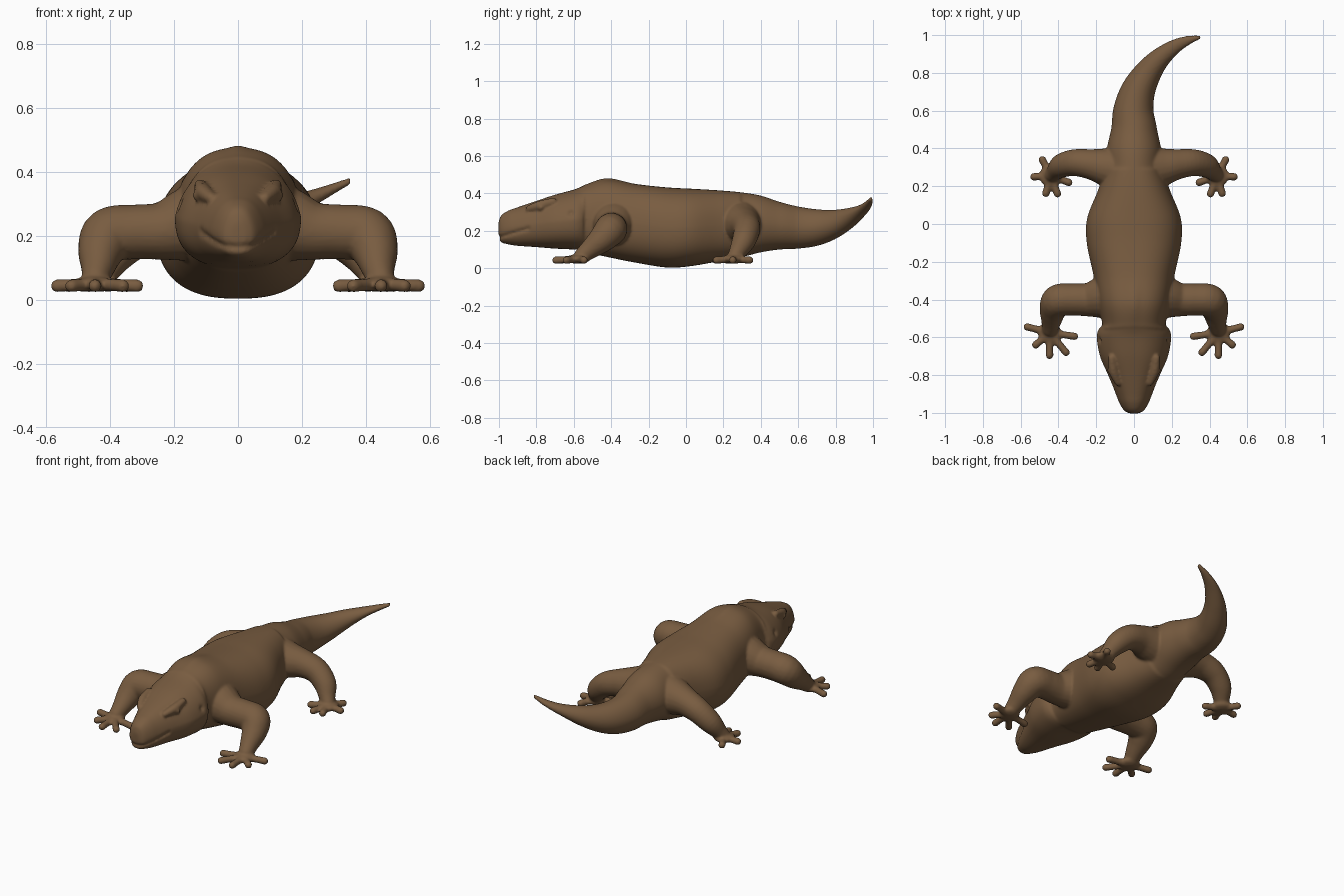
import bpy, bmesh, math
from mathutils import Vector, Matrix

old = bpy.data.objects.get("Cube")
if old:
    bpy.data.objects.remove(old, do_unlink=True)

brown = bpy.data.materials.new("brown skin")
brown.use_nodes = True
colour = (0.19, 0.108, 0.052, 1)
brown.diffuse_color = colour
brown.node_tree.nodes["Principled BSDF"].inputs["Base Color"].default_value = colour


def spline(points, steps):
    """Smooth curve through rows of numbers of any length."""
    rows = [Vector(p) for p in points]
    rows = [rows[0]] + rows + [rows[-1]]
    result = []
    for a, b, c, d in zip(rows, rows[1:], rows[2:], rows[3:]):
        for i in range(steps):
            t = i / steps
            result.append(b + (c - a) * (t / 2) + (a * 2 - b * 5 + c * 4 - d) * (t * t / 2)
                          + (b * 3 - a - c * 3 + d) * (t ** 3 / 2))
    result.append(rows[-1])
    return result


def power(value, exponent):
    return math.copysign(abs(value) ** exponent, value)


def ball(bm, centre, radius, scale=(1, 1, 1)):
    matrix = Matrix.Translation(centre) @ Matrix.Diagonal((*scale, 1))
    bmesh.ops.create_icosphere(bm, subdivisions=3, radius=radius, matrix=matrix)


def limb(bm, points, steps):
    for x, y, z, radius in spline(points, steps):
        ball(bm, (x, y, z), radius)


def loft(bm, rows, steps, segments):
    """Rounded-square rings along a flat curved spine."""
    sections = spline(rows, steps)
    rings = []
    for i, (x, y, width, low, high) in enumerate(sections):
        before, after = sections[max(i - 1, 0)], sections[min(i + 1, len(sections) - 1)]
        along = Vector((after[0] - before[0], after[1] - before[1])).normalized()
        squareness = 2.5 if y < 0.3 else 2.1
        crown = 0.2 if y < -0.55 else 0.08
        ring = []
        for k in range(segments):
            angle = math.tau * k / segments
            across = power(math.cos(angle), 2 / squareness)
            up = power(math.sin(angle), 2 / squareness)
            across *= width * (1 - crown * max(up, 0))
            ring.append(bm.verts.new((x + along.y * across, y - along.x * across,
                                      (low + high) / 2 + up * (high - low) / 2)))
        rings.append(ring)
    for a, b in zip(rings, rings[1:]):
        for k in range(segments):
            n = (k + 1) % segments
            bm.faces.new((a[k], a[n], b[n], b[k]))
    bm.faces.new(rings[0][::-1])
    bm.faces.new(rings[-1])
    bmesh.ops.recalc_face_normals(bm, faces=bm.faces)
    bm.normal_update()


bm = bmesh.new()

# Head, trunk and tail: x, y, half width, underside, top
spine = [
    (0, -1.003, .02, .17, .24), (0, -.99, .05, .14, .28), (0, -.95, .076, .128, .308),
    (0, -.9, .097, .12, .326), (0, -.8, .137, .113, .36), (0, -.7, .18, .105, .393),
    (0, -.6, .197, .1, .42), (0, -.555, .186, .095, .437), (0, -.53, .168, .085, .448),
    (0, -.42, .19, .06, .474), (0, -.27, .215, .03, .45), (0, -.1, .25, .004, .432),
    (0, .03, .248, .012, .425), (0, .18, .19, .038, .416), (0, .3, .15, .06, .405),
    (0, .4, .143, .085, .388), (0, .5, .122, .1, .355), (-.003, .6, .107, .105, .33),
    (.02, .7, .092, .12, .315), (.067, .79, .075, .155, .312), (.13, .87, .057, .21, .322),
    (.21, .935, .04, .275, .338), (.285, .972, .025, .322, .36), (.352, .99, .01, .36, .383),
]
loft(bm, spine, 10, 96)

# Mouth groove, ear pits and low spine ridge
for v in bm.verts:
    x, y, z = v.co
    if y < -0.84:
        lip = 0.165 + 0.3 * (y + 1)
        v.co -= v.normal * 0.013 * math.exp(-((z - lip) / 0.008) ** 2)
    ear = math.hypot(y + 0.615, z - 0.295)
    v.co -= v.normal * 0.018 * math.exp(-(ear / 0.012) ** 2)
    if z > 0.3:
        v.co.z += 0.008 * math.exp(-(x / 0.025) ** 2 - ((y + 0.42) / 0.1) ** 2)

# Limb paths (x, y, z, radius), then palm centre and toe tips
legs = [
    ([(.08, -.37, .25, .135), (.15, -.385, .235, .115), (.23, -.4, .215, .091),
      (.32, -.4, .212, .086), (.4, -.405, .203, .086), (.428, -.45, .155, .072),
      (.437, -.51, .105, .054), (.445, -.555, .068, .043)],
     (.447, -.575), [(.565, -.545), (.52, -.64), (.447, -.695), (.36, -.68), (.315, -.595)]),
    ([(.06, .29, .24, .125), (.14, .3, .235, .102), (.22, .315, .23, .082),
      (.31, .325, .205, .072), (.38, .31, .15, .064), (.415, .28, .095, .048),
      (.435, .262, .065, .04)],
     (.44, .255), [(.485, .34), (.53, .25), (.467, .162), (.405, .16), (.345, .22)]),
]
for side in (1, -1):
    for path, palm, toes in legs:
        limb(bm, [(side * x, y, z, r) for x, y, z, r in path], 5)
        heel = Vector((side * palm[0], palm[1], .05))
        ball(bm, heel, .062, (1, 1, .42))
        for x, y in toes:
            tip = Vector((side * x, y, .043))
            limb(bm, [(*heel, .025), (*heel.lerp(tip, .6), .02), (*tip, .021)], 5)
    # Brow ridges over the eyes
    limb(bm, [(side * .085, -.84, .318, .018), (side * .108, -.78, .336, .026),
              (side * .118, -.71, .357, .02)], 5)
    ball(bm, (side * .124, -.775, .325), .018)

mesh = bpy.data.meshes.new("lizard")
bm.to_mesh(mesh)
bm.free()
mesh.materials.append(brown)
lizard = bpy.data.objects.new("lizard", mesh)
bpy.context.collection.objects.link(lizard)

# Fuse all parts into one smooth skin
fuse = lizard.modifiers.new("fuse", 'REMESH')
fuse.mode = 'VOXEL'
fuse.voxel_size = 0.007
fuse.use_smooth_shade = True
soften = lizard.modifiers.new("soften", 'SMOOTH')
soften.factor = 0.5
soften.iterations = 7
